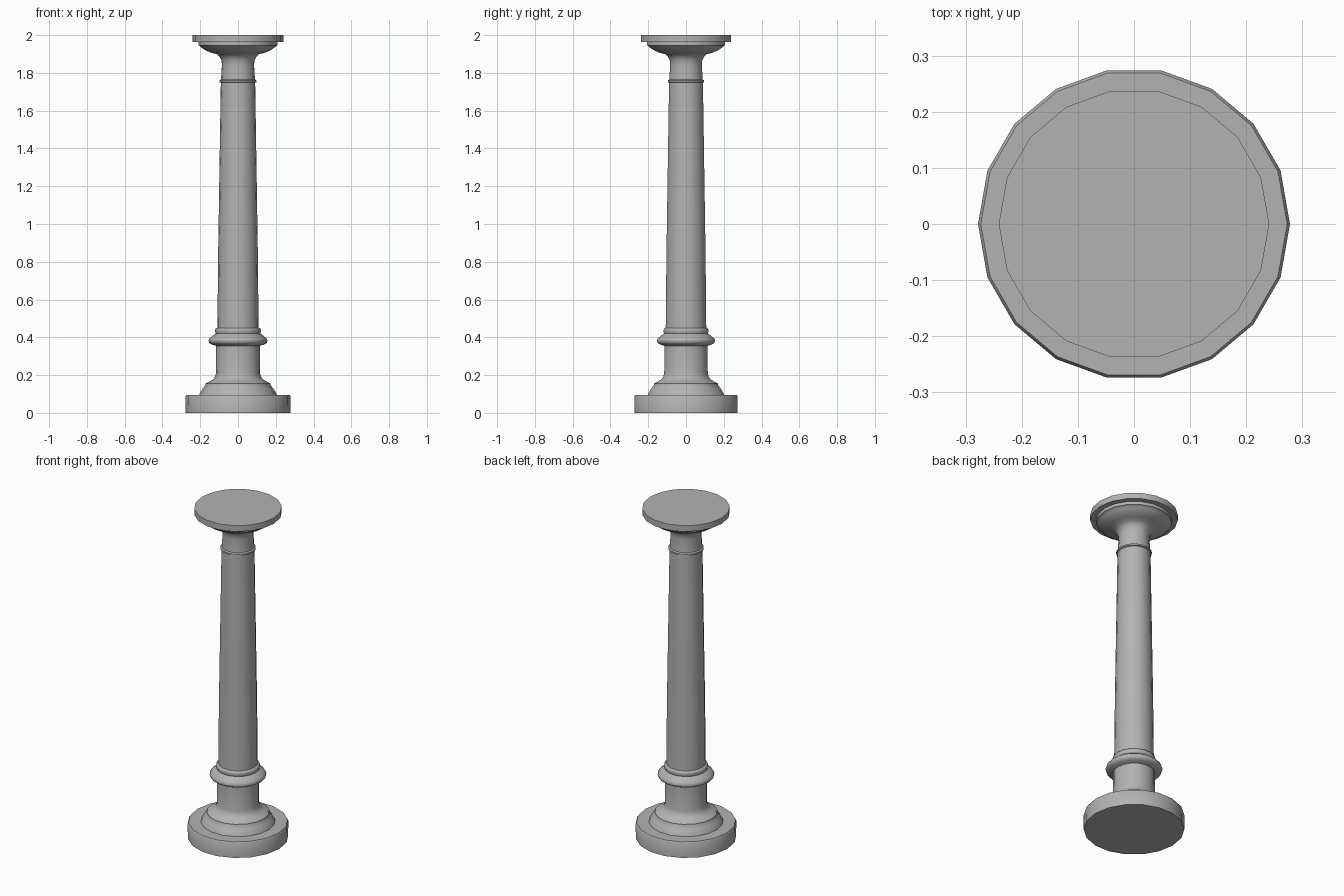
import bpy, bmesh
from math import cos, sin, tau, radians

SIDES = 18

# mid-dark grey stone
stone = bpy.data.materials.new("grey_stone")
stone.diffuse_color = (0.45, 0.45, 0.45, 1)

def lathe(name, profile):
    """Revolve (radius, height) points about z and cap both ends."""
    bm = bmesh.new()
    rings = [[bm.verts.new((r * cos(tau * i / SIDES), r * sin(tau * i / SIDES), z))
              for i in range(SIDES)] for r, z in profile]
    for a, b in zip(rings, rings[1:]):
        for i in range(SIDES):
            j = (i + 1) % SIDES
            bm.faces.new((a[i], a[j], b[j], b[i]))
    bm.faces.new(rings[0][::-1])
    bm.faces.new(rings[-1])
    mesh = bpy.data.meshes.new(name)
    bm.to_mesh(mesh)
    bm.free()
    mesh.materials.append(stone)
    obj = bpy.data.objects.new(name, mesh)
    bpy.context.collection.objects.link(obj)
    bpy.ops.object.select_all(action='DESELECT')
    obj.select_set(True)
    bpy.context.view_layer.objects.active = obj
    bpy.ops.object.shade_smooth_by_angle(angle=radians(50))
    return obj

# One continuous turned column, from foot to top plate
lathe("column", [
    # round plinth
    (0.277, 0), (0.278, 0.088), (0.273, 0.096), (0.205, 0.096),
    # stepped base moulding
    (0.200, 0.108), (0.186, 0.130), (0.172, 0.147), (0.172, 0.155),
    (0.155, 0.164), (0.135, 0.175), (0.122, 0.190), (0.117, 0.21),
    # pedestal drum
    (0.116, 0.355),
    # large collar
    (0.138, 0.362), (0.152, 0.370), (0.157, 0.383), (0.150, 0.396),
    (0.136, 0.407), (0.118, 0.420),
    # small collar
    (0.121, 0.430), (0.121, 0.440), (0.117, 0.448), (0.109, 0.450),
    # tapering shaft
    (0.105, 0.85), (0.098, 1.30), (0.091, 1.748),
    # neck ring
    (0.098, 1.751), (0.098, 1.760), (0.090, 1.765),
    # neck flaring into the capital
    (0.085, 1.84), (0.087, 1.864), (0.095, 1.882), (0.110, 1.899),
    # cushion of the capital
    (0.140, 1.906), (0.172, 1.919), (0.194, 1.934), (0.202, 1.943),
    (0.209, 1.945), (0.209, 1.964),
    # top plate
    (0.241, 1.964), (0.241, 2.0),
])
